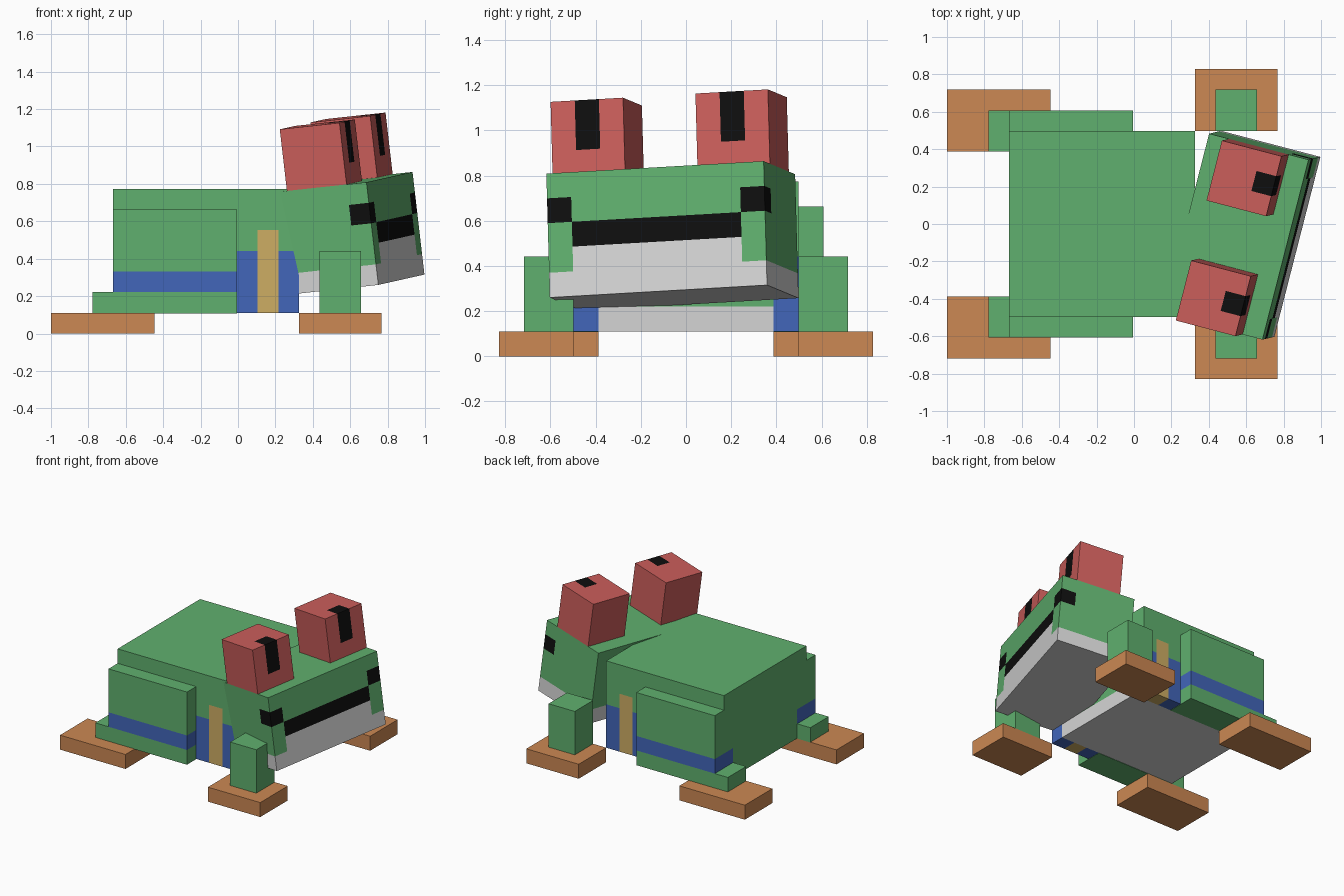
import bpy
import bmesh
from math import radians
from mathutils import Euler, Matrix, Vector

cube = bpy.data.objects.get("Cube")
if cube:
    bpy.data.objects.remove(cube, do_unlink=True)

U = 0.1105  # one block unit; every part is a whole number of units


def linear(v):
    v /= 255
    return v / 12.92 if v <= 0.04045 else ((v + 0.055) / 1.055) ** 2.4


def material(name, r, g, b):
    mat = bpy.data.materials.new(name)
    mat.use_nodes = True
    color = (linear(r), linear(g), linear(b), 1)
    mat.diffuse_color = color
    bsdf = mat.node_tree.nodes["Principled BSDF"]
    bsdf.inputs["Base Color"].default_value = color
    bsdf.inputs["Roughness"].default_value = 0.9
    return mat


MATS = {
    "green": material("skin green", 96, 176, 110),
    "blue": material("cloth blue", 66, 102, 186),
    "yellow": material("strap yellow", 206, 174, 100),
    "white": material("belly white", 213, 213, 213),
    "orange": material("foot orange", 204, 136, 83),
    "red": material("eye red", 203, 94, 91),
    "black": material("mouth black", 14, 14, 14),
}


def block(name, lo, hi, rule, place=Matrix.Translation((-1, 0, 0))):
    """Box from lo to hi in units; rule is a colour, or a function of cell centre and normal."""
    lo, hi = Vector(lo), Vector(hi)
    bm = bmesh.new()
    size = Matrix.Diagonal((*(hi - lo), 1))
    bmesh.ops.create_cube(bm, size=1, matrix=Matrix.Translation((lo + hi) / 2) @ size)
    names = [rule]
    if callable(rule):
        # Cut into unit cells, colour them, then merge cells of equal colour
        for axis in range(3):
            normal = Vector([float(i == axis) for i in range(3)])
            for step in range(1, round(hi[axis] - lo[axis])):
                bmesh.ops.bisect_plane(bm, geom=bm.verts[:] + bm.edges[:] + bm.faces[:],
                                       plane_co=normal * (lo[axis] + step), plane_no=normal)
        bm.normal_update()
        names = list(MATS)
        for f in bm.faces:
            f.material_index = names.index(rule(f.calc_center_median(), f.normal))
        bmesh.ops.dissolve_limit(bm, angle_limit=radians(1), verts=bm.verts[:],
                                 edges=bm.edges[:], delimit={"MATERIAL"})
    bmesh.ops.scale(bm, vec=(U, U, U), verts=bm.verts[:])
    mesh = bpy.data.meshes.new(name)
    bm.to_mesh(mesh)
    bm.free()
    for n in names:
        mesh.materials.append(MATS[n])
    obj = bpy.data.objects.new(name, mesh)
    obj.matrix_world = place
    bpy.context.scene.collection.objects.link(obj)
    return obj


# Colour rules
def body_color(c, n):
    if abs(c.y) < 3.5 and n.z < -0.5:
        return "white"
    if n.x > 0.5 and abs(c.y) < 3.5:
        return "white" if c.z < 2 else "green"
    if c.x < 9:
        return "green"
    if 10 < c.x < 11 and c.z < 5:
        return "yellow"
    return "blue" if c.z < 4 else "green"


def thigh_color(c, n):
    return "blue" if c.z < 3 else "green"


def head_color(c, n):
    row = c.z + 2.5
    if row < 1:
        return "white"
    if n.x > 0.5 and abs(c.y) < 3.5:
        return "white" if row < 2 else "black" if row < 3 else "green"
    corner = c.x > 1.5 and abs(c.y) > 3.5
    return "black" if corner and 3 < row < 4 else "green"


def eye_color(c, n):
    pupil = c.x > 0.5 and abs(abs(c.y) - 3) < 0.4 and c.z > 3.5
    return "black" if pupil and (n.x > 0.5 or n.z > 0.5) else "red"


# Body
block("body", (3, -4.5, 1), (12, 4.5, 7), body_color)

# Head, turned and tilted
head_place = (Matrix.Translation((0.576, -0.06, 0.533))
              @ Euler((radians(3.2), radians(-6), radians(-14.7))).to_matrix().to_4x4())
block("head", (-2.5, -4.5, -2.5), (2.5, 4.5, 2.5), head_color, head_place)


def pair(name, lo, hi, rule, **kw):
    """Left part as given, right part mirrored in y."""
    block("left_" + name, lo, hi, rule, **kw)
    block("right_" + name, (lo[0], -hi[1], lo[2]), (hi[0], -lo[1], hi[2]), rule, **kw)


# Eyes
pair("eye", (-1.5, 1.5, 2.5), (1.5, 4.5, 5.5), eye_color, place=head_place)

# Hind legs
pair("thigh", (3, 3.5, 2), (9, 5.5, 6), thigh_color)
pair("hind_shin", (2, 3.5, 0.98), (9, 5.5, 2), "green")
pair("hind_foot", (0, 3.5, 0), (5, 6.5, 1), "orange")

# Front legs
pair("front_leg", (13, 4.5, 1), (15, 6.5, 4), "green")
pair("front_foot", (12, 4.5, 0), (16, 7.5, 1), "orange")
